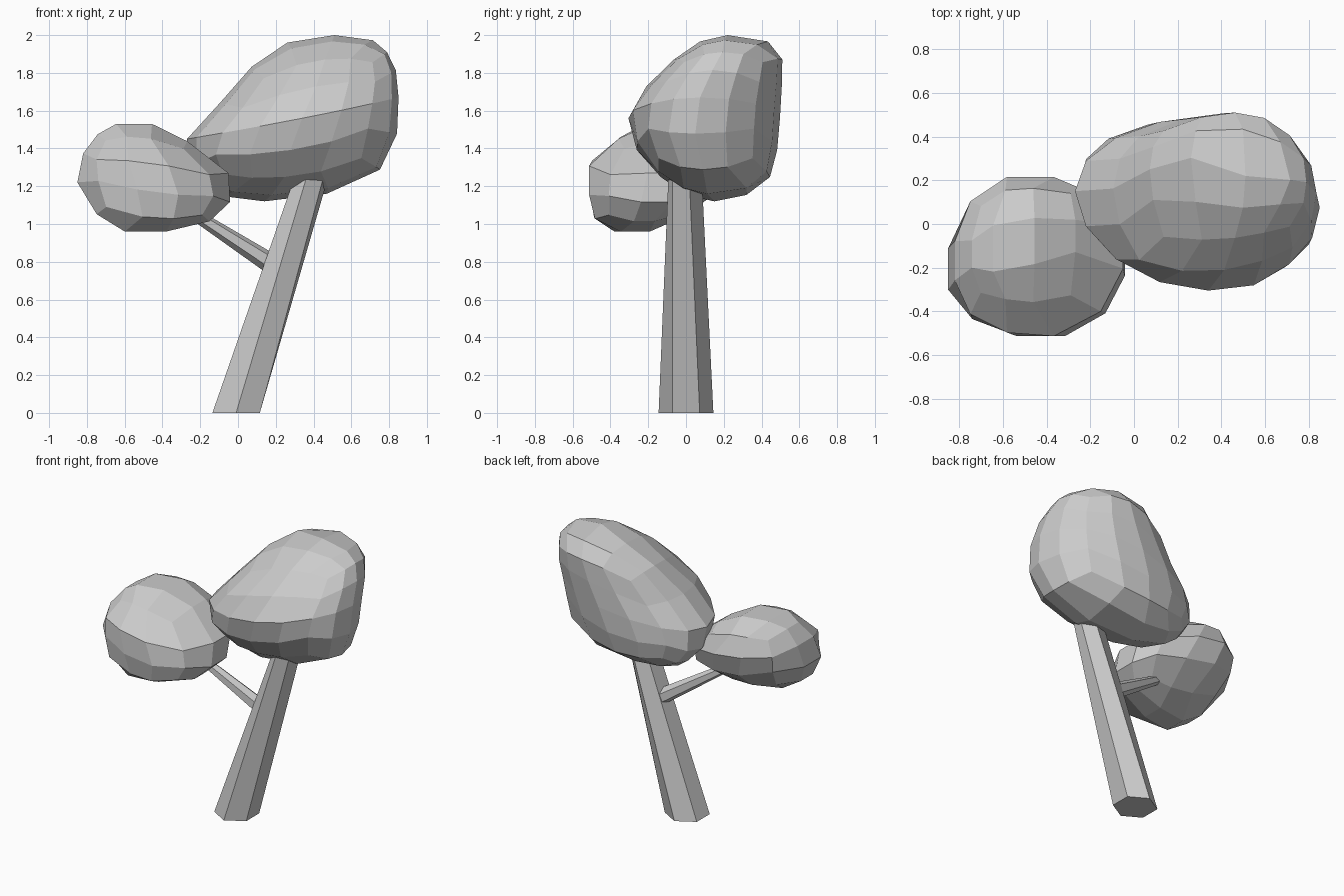
import bpy, bmesh, math
from mathutils import Vector

if "Cube" in bpy.data.objects:
    bpy.data.objects.remove(bpy.data.objects["Cube"])


def add_object(name, bm):
    bmesh.ops.recalc_face_normals(bm, faces=bm.faces)
    mesh = bpy.data.meshes.new(name)
    bm.to_mesh(mesh)
    bm.free()
    obj = bpy.data.objects.new(name, mesh)
    bpy.context.collection.objects.link(obj)
    return obj


def tapered_limb(name, start, end, r0, r1, sides, level=False, twist=0):
    """Low-poly limb; level=True keeps the end rings horizontal."""
    a, b = Vector(start), Vector(end)
    rot = (b - a).to_track_quat('Z', 'Y')
    bm = bmesh.new()
    rings = []
    for c, r, turn in ((a, r0, 0), (b, r1, math.radians(twist))):
        ring = []
        for i in range(sides):
            t = math.pi / 2 + turn + i * math.tau / sides
            p = Vector((r * math.cos(t), r * math.sin(t), 0))
            ring.append(bm.verts.new(c + (p if level else rot @ p)))
        rings.append(ring)
        bm.faces.new(ring)
    for i in range(sides):
        j = (i + 1) % sides
        bm.faces.new((rings[0][i], rings[0][j], rings[1][j], rings[1][i]))
    return add_object(name, bm)


def extents(table, z):
    """Interpolate (x min, x max, y min, y max) at height z."""
    for lo, hi in zip(table, table[1:]):
        if z <= hi[0]:
            f = max(0, (z - lo[0]) / (hi[0] - lo[0]))
            return [p + f * (q - p) for p, q in zip(lo[1:], hi[1:])]
    return table[-1][1:]


def foliage(name, table, cuts, tilt, skew):
    """Quad sphere whose horizontal slices follow the extents table."""
    bm = bmesh.new()
    bmesh.ops.create_cube(bm, size=2)
    bmesh.ops.subdivide_edges(bm, edges=bm.edges[:], cuts=cuts, use_grid_fill=True)
    units = {v: Vector([math.tan(c * math.pi / 4) for c in v.co]).normalized()
             for v in bm.verts}
    top = max(u.z for u in units.values())
    grow = 1.03 if cuts % 2 == 0 else 1.0    # even cuts miss the extremes
    z0, z1 = table[0][0], table[-1][0]
    for v, u in units.items():
        h = u.z / top
        z = (z0 + z1) / 2 + h * (z1 - z0) / 2 + tilt * u.x * (1 - h * h)
        xa, xb, ya, yb = extents(table, z)
        r = math.hypot(u.x, u.y)
        s = min(1, r / 0.3) / max(r, 1e-6) * grow
        x, y = u.x * s, u.y * s
        v.co = ((xa + xb) / 2 + x * (xb - xa) / 2,
                (ya + yb) / 2 + y * (yb - ya) / 2 + skew * x * max(0, 1 - y * y), z)
    return add_object(name, bm)


# Leaning six-sided trunk and its side branch
tapered_limb("trunk", (-0.01, 0, 0), (0.405, -0.005, 1.3), 0.145, 0.09, 6, True, -17)
tapered_limb("branch", (0.19, 0.02, 0.78), (-0.26, -0.07, 1.07), 0.055, 0.03, 6)

# Large crown: z, x min, x max, y min, y max
foliage("large_crown", [
    (1.12, -0.04, 0.32, 0.06, 0.24),
    (1.20, -0.16, 0.62, -0.08, 0.43),
    (1.30, -0.25, 0.77, -0.19, 0.46),
    (1.37, -0.28, 0.83, -0.25, 0.48),
    (1.45, -0.27, 0.84, -0.29, 0.49),
    (1.60, -0.13, 0.85, -0.31, 0.50),
    (1.78, 0.02, 0.85, -0.17, 0.51),
    (1.90, 0.14, 0.80, -0.03, 0.51),
    (1.97, 0.28, 0.72, 0.08, 0.43),
    (2.00, 0.36, 0.66, 0.10, 0.34)], 3, 0.11, -0.05)

# Small crown carried by the branch
foliage("small_crown", [
    (0.96, -0.64, -0.34, -0.39, -0.18),
    (1.02, -0.71, -0.13, -0.48, -0.05),
    (1.10, -0.81, -0.05, -0.515, 0.10),
    (1.20, -0.85, 0.01, -0.515, 0.19),
    (1.32, -0.865, -0.09, -0.515, 0.22),
    (1.40, -0.80, -0.21, -0.43, 0.21),
    (1.48, -0.74, -0.33, -0.32, 0.14),
    (1.53, -0.68, -0.42, -0.24, 0.05)], 2, -0.06, 0.05)
